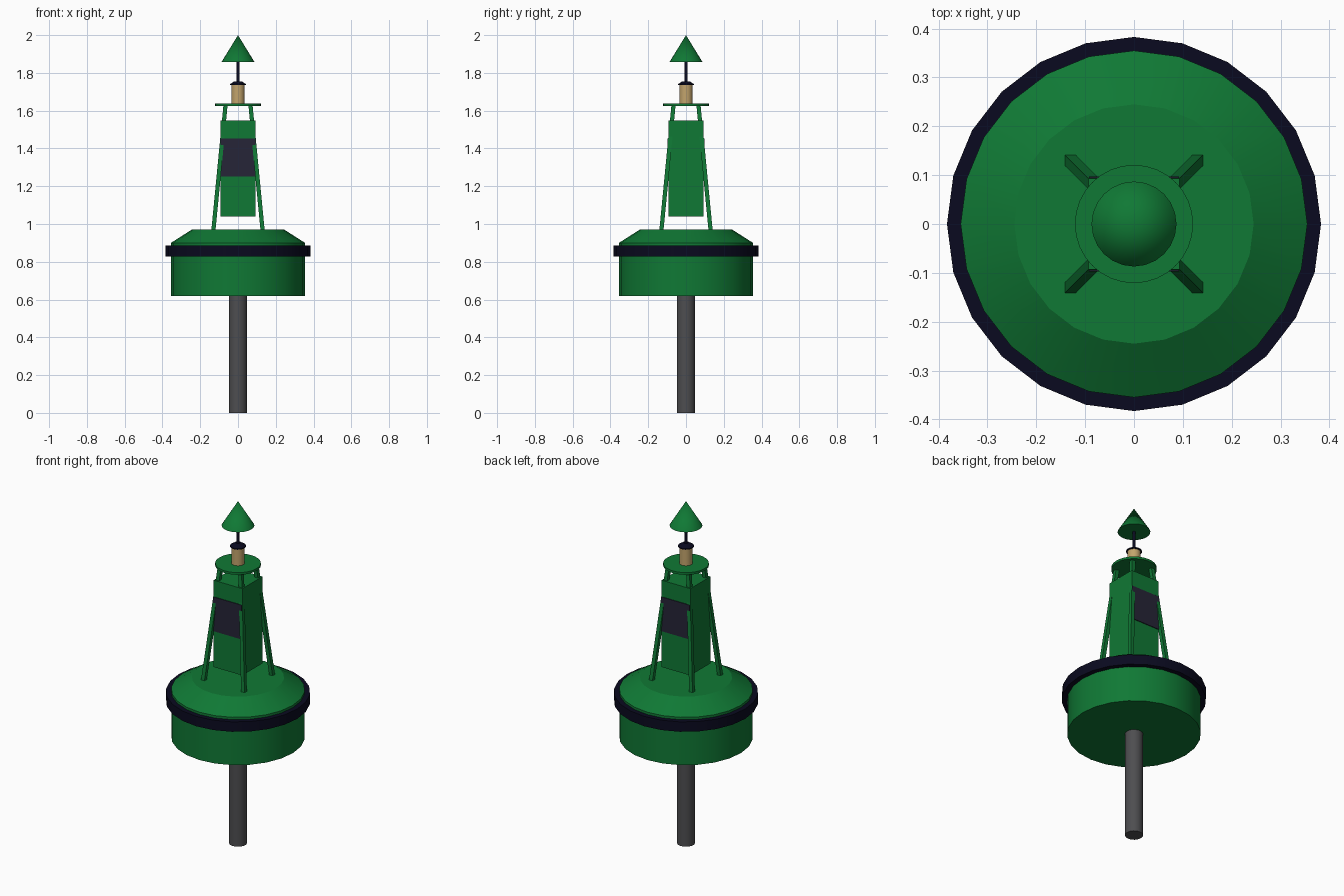
import bpy, bmesh, math

if "Cube" in bpy.data.objects:
    bpy.data.objects.remove(bpy.data.objects["Cube"])


def material(name, rgb):
    m = bpy.data.materials.new(name)
    m.diffuse_color = (*rgb, 1.0)
    m.use_nodes = True
    m.node_tree.nodes["Principled BSDF"].inputs["Base Color"].default_value = m.diffuse_color
    return m


GREEN = material("buoy green", (0.005, 0.19, 0.035))
NAVY = material("dark navy", (0.003, 0.003, 0.014))
PANEL = material("panel slate", (0.019, 0.018, 0.038))
TAN = material("lantern tan", (0.54, 0.37, 0.15))
GREY = material("steel grey", (0.075, 0.075, 0.08))


def finish(name, bm, mat, smooth=False):
    bmesh.ops.remove_doubles(bm, verts=bm.verts, dist=1e-5)
    bmesh.ops.recalc_face_normals(bm, faces=bm.faces)
    mesh = bpy.data.meshes.new(name)
    bm.to_mesh(mesh)
    bm.free()
    mesh.materials.append(mat)
    obj = bpy.data.objects.new(name, mesh)
    bpy.context.collection.objects.link(obj)
    if smooth:
        bpy.ops.object.select_all(action='DESELECT')
        obj.select_set(True)
        bpy.context.view_layer.objects.active = obj
        bpy.ops.object.shade_smooth_by_angle(angle=math.radians(25))
    return obj


def lathe(name, profile, mat, sides=24, closed=False):
    """Turn a (radius, z) profile around the z axis; closed makes a ring."""
    bm = bmesh.new()
    rings = []
    for r, z in profile:
        if r == 0:
            rings.append([bm.verts.new((0, 0, z))] * sides)
        else:
            rings.append([bm.verts.new((r * math.cos(math.tau * i / sides),
                                        r * math.sin(math.tau * i / sides), z))
                          for i in range(sides)])
    pairs = list(zip(rings, rings[1:]))
    if closed:
        pairs.append((rings[-1], rings[0]))
    for a, b in pairs:
        for i in range(sides):
            j = (i + 1) % sides
            bm.faces.new(list(dict.fromkeys((a[i], a[j], b[j], b[i]))))
    if not closed:
        for ring, (r, z) in ((rings[0], profile[0]), (rings[-1], profile[-1])):
            if r > 0:
                bm.faces.new(ring)
    return finish(name, bm, mat, True)


def prism(name, low, high, half, mat):
    """Box between two centre points; half = (half x, half y)."""
    bm = bmesh.new()
    signs = ((-1, -1), (1, -1), (1, 1), (-1, 1))
    a, b = ([bm.verts.new((c[0] + sx * half[0], c[1] + sy * half[1], c[2]))
             for sx, sy in signs] for c in (low, high))
    bm.faces.new(a)
    bm.faces.new(b)
    for i in range(4):
        j = (i + 1) % 4
        bm.faces.new((a[i], a[j], b[j], b[i]))
    return finish(name, bm, mat)


# Underwater spar, float body with sloped shoulder, and rubber fender
lathe("spar", [(0.048, 0), (0.048, 0.63)], GREY)
lathe("float_body", [(0.355, 0.62), (0.355, 0.9), (0.245, 0.97)], GREEN)
lathe("fender_ring", [(0.345, 0.828), (0.383, 0.828),
                      (0.383, 0.886), (0.345, 0.886)], NAVY, closed=True)

# Tower box with a dark panel on front and back
prism("tower_box", (0, 0, 1.04), (0, 0, 1.548), (0.093, 0.093), GREEN)
for side, label in ((-1, "front"), (1, "back")):
    y = side * 0.0945
    prism(label + "_panel", (0, y, 1.252), (0, y, 1.452), (0.0925, 0.003), PANEL)

# Four leaning legs
for sx in (-1, 1):
    for sy in (-1, 1):
        prism("leg", (sx * 0.130, sy * 0.130, 0.968),
              (sx * 0.066, sy * 0.066, 1.63), (0.011, 0.011), GREEN)

# Platform, lantern, mast and cone topmark
lathe("platform", [(0.121, 1.625), (0.121, 1.638)], GREEN, 32)
lathe("lantern", [(0.035, 1.637), (0.035, 1.738)], TAN)
lathe("lantern_cap", [(0.042, 1.735), (0.042, 1.741), (0.02, 1.755)], NAVY)
lathe("mast", [(0.008, 1.75), (0.008, 1.87)], NAVY, 12)
lathe("cone_topmark", [(0.087, 1.858), (0, 2.0)], GREEN)
